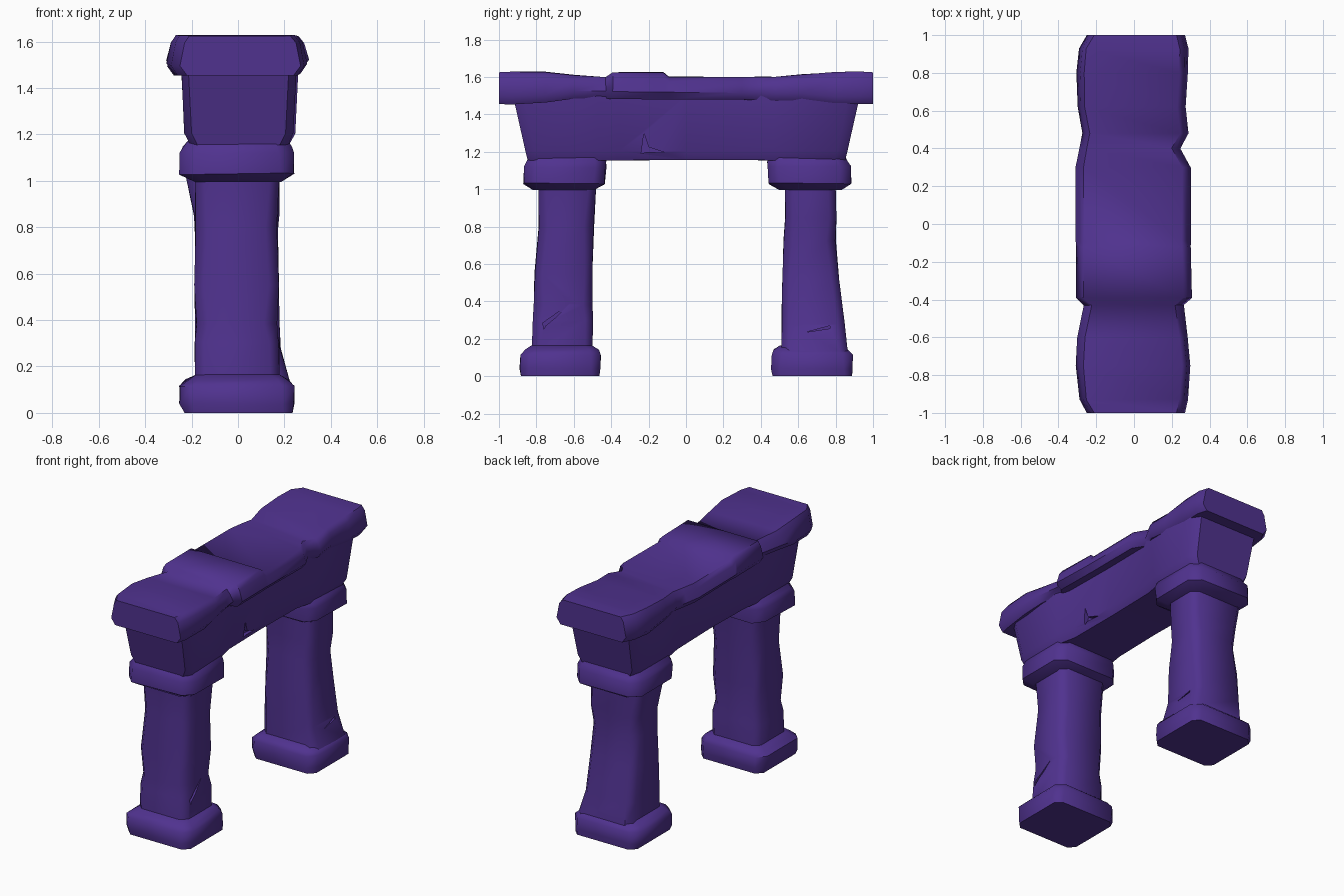
import bpy, bmesh, random

if "Cube" in bpy.data.objects:
    bpy.data.objects.remove(bpy.data.objects["Cube"])

random.seed(4)
stone = bpy.data.materials.new("purple stone")
stone.diffuse_color = (0.08, 0.032, 0.275, 1)
stone.use_nodes = True
stone.node_tree.nodes["Principled BSDF"].inputs["Base Color"].default_value = stone.diffuse_color


def loft(name, rings, jitter=0.004):
    """Skin a list of equal-length point rings and cap both ends."""
    bm = bmesh.new()
    rows = []
    for i, ring in enumerate(rings):
        j = 0 if i in (0, len(rings) - 1) else jitter
        rows.append([bm.verts.new([c + random.uniform(-j, j) for c in p]) for p in ring])
    n = len(rows[0])
    for a, b in zip(rows, rows[1:]):
        for k in range(n):
            bm.faces.new((a[k], a[(k + 1) % n], b[(k + 1) % n], b[k]))
    bm.faces.new(rows[0])
    bm.faces.new(rows[-1])
    bmesh.ops.recalc_face_normals(bm, faces=bm.faces)
    me = bpy.data.meshes.new(name)
    bm.to_mesh(me)
    bm.free()
    me.materials.append(stone)
    ob = bpy.data.objects.new(name, me)
    bpy.context.collection.objects.link(ob)
    return ob


def octagon(z, x0, x1, y0, y1, c):
    """Chamfered rectangle at height z."""
    return [(x0 + c, y0, z), (x1 - c, y0, z), (x1, y0 + c, z), (x1, y1 - c, z),
            (x1 - c, y1, z), (x0 + c, y1, z), (x0, y1 - c, z), (x0, y0 + c, z)]


def crack(target, outline, x0, x1):
    """Cut a shallow groove with a y-z outline into the +x side."""
    cutter = loft("crack_cutter", [[(x, y, z) for y, z in outline] for x in (x0, x1)])
    m = target.modifiers.new("crack", 'BOOLEAN')
    m.operation, m.object, m.solver = 'DIFFERENCE', cutter, 'EXACT'
    bpy.context.view_layer.objects.active = target
    bpy.ops.object.modifier_apply(modifier="crack")
    bpy.data.objects.remove(cutter)


# Pillar feet and capitals: z, x0, x1, inner y, outer y, chamfer
foot = [(0, -.23, .235, .46, .885, .04), (.04, -.25, .24, .455, .89, .05),
        (.115, -.25, .24, .455, .888, .05), (.14, -.225, .22, .465, .865, .05),
        (.165, -.18, .18, .50, .83, .04)]
capital = [(.995, -.185, .185, .49, .82, .05), (1.03, -.25, .24, .435, .87, .06),
           (1.12, -.25, .24, .425, .87, .06), (1.15, -.235, .23, .425, .855, .06),
           (1.18, -.21, .21, .44, .84, .05)]
for label, s in (("front", -1), ("back", 1)):
    d = .01 if s > 0 else -.003
    for part, rows in (("foot", foot), ("capital", capital)):
        shift = d if part == "capital" else .003 * s
        loft(label + "_" + part,
             [octagon(z, x0, x1, *sorted((s * a + abs(shift) * s, s * b + shift * s)), c)
              for z, x0, x1, a, b, c in rows])

# Shafts, each with its own worn outline
front_shaft = loft("front_shaft", [octagon(*r) for r in (
    (.13, -.185, .18, -.825, -.50, .04), (.30, -.185, .178, -.817, -.50, .04),
    (.38, -.18, .165, -.812, -.502, .05), (.55, -.185, .175, -.808, -.505, .04),
    (.80, -.183, .17, -.785, -.495, .05), (1.02, -.185, .178, -.79, -.48, .04))])
back_shaft = loft("back_shaft", [octagon(*r) for r in (
    (.13, -.185, .225, .51, .865, .04), (.28, -.185, .185, .51, .845, .04),
    (.52, -.185, .175, .515, .82, .04), (.72, -.183, .165, .522, .80, .05),
    (.85, -.19, .175, .53, .808, .04), (1.02, -.225, .178, .53, .80, .04))])
crack(front_shaft, [(-.76, .25), (-.75, .27), (-.69, .32), (-.62, .39),
                    (-.68, .345), (-.765, .285)], .16, .3)
crack(back_shaft, [(.64, .235), (.77, .255), (.77, .27)], .16, .3)


# Beam: wider over the pillars, ends leaning outward
def beam_ring(y, x0, x1, z0=1.155, z1=1.50):
    pts = [(x0 + .04, z0), (x1 - .04, z0), (x1 - .015, z0 + .05), (x1, z1), (x0, z1), (x0 + .015, z0 + .05)]
    return [(x, y * (1 - .27 * max(0, 1.47 - z)) if abs(y) > .7 else y, z) for x, z in pts]


beam = loft("beam", [beam_ring(*r) for r in (
    (-.925, -.215, .22), (-.87, -.245, .255), (-.47, -.245, .25), (-.36, -.225, .225),
    (0, -.22, .22), (.36, -.225, .225), (.47, -.245, .25), (.87, -.245, .26), (.93, -.215, .22))],
    jitter=.002)
crack(beam, [(-.24, 1.19), (-.21, 1.20), (-.11, 1.195), (-.20, 1.225), (-.225, 1.30)], .18, .4)


# Top slab: y, x0, x1, z0, z1 along its length, with notches and a raised block
def slab_ring(y, x0, x1, z0, z1):
    return [(x, y, z) for x, z in (
        (x0 + .03, z0), (x1 - .03, z0), (x1, z0 + .04), (x1 - .02, z1 - .03),
        (x1 - .045, z1), (x0 + .04, z1), (x0 + .02, z1 - .03), (x0, z0 + .04))]


loft("top_slab", [slab_ring(*r) for r in (
    (-1, -.25, .27, 1.455, 1.625), (-.93, -.29, .285, 1.455, 1.627), (-.75, -.308, .30, 1.465, 1.627),
    (-.60, -.30, .285, 1.485, 1.61), (-.43, -.265, .262, 1.485, 1.598), (-.39, -.308, .305, 1.482, 1.625),
    (-.12, -.308, .30, 1.48, 1.625), (-.09, -.308, .30, 1.48, 1.602), (.30, -.308, .30, 1.477, 1.60),
    (.40, -.29, .245, 1.475, 1.60), (.48, -.275, .29, 1.475, 1.602), (.62, -.30, .275, 1.472, 1.614),
    (.80, -.305, .285, 1.455, 1.626), (.93, -.292, .288, 1.455, 1.628), (1, -.25, .27, 1.455, 1.625))],
    jitter=.002)

# Soft worn shading with crisp corners kept
for ob in bpy.data.objects:
    ob.select_set(True)
    bpy.context.view_layer.objects.active = ob
bpy.ops.object.shade_smooth_by_angle(angle=0.87)
